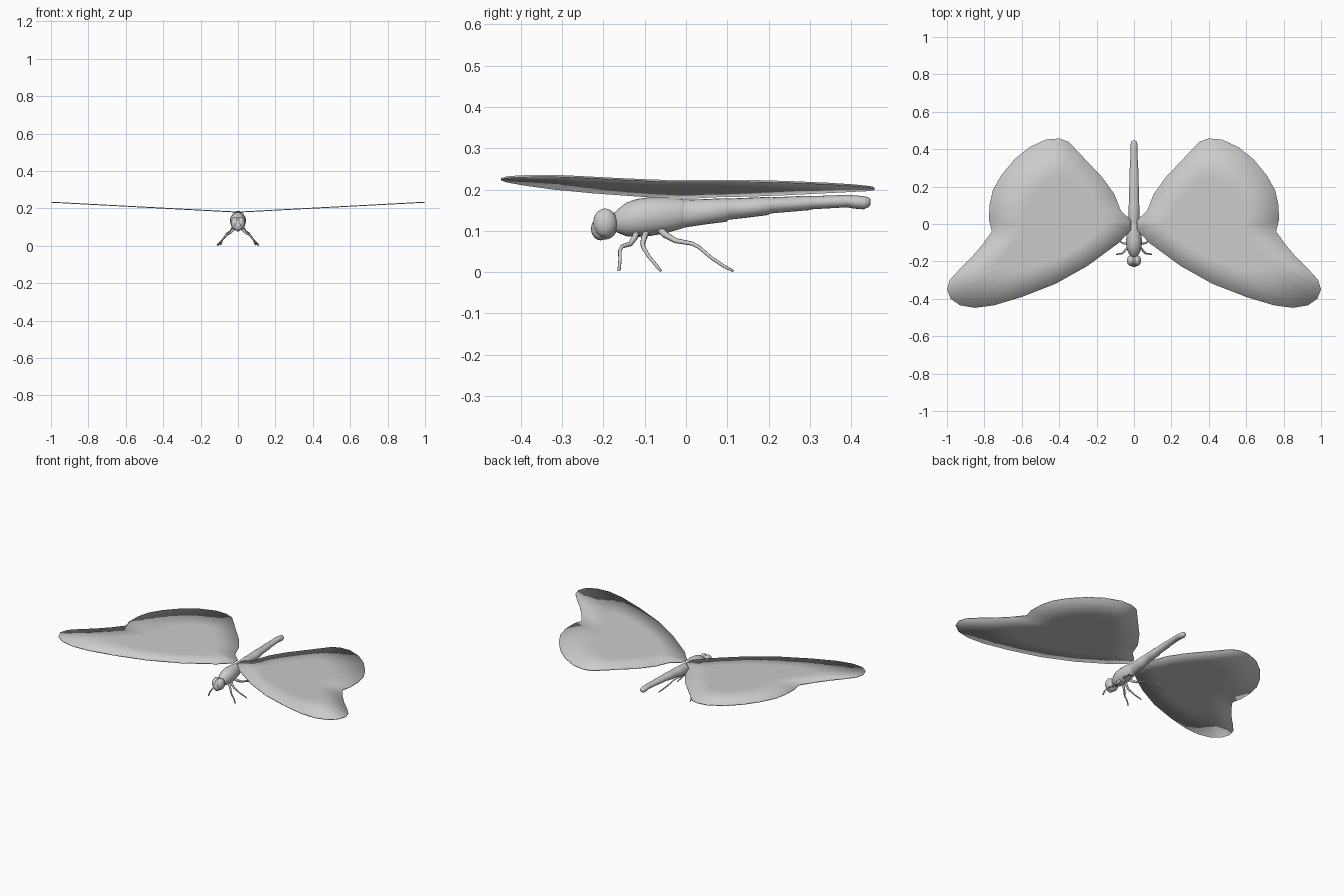
import bpy, bmesh, math
from mathutils import Vector


def finish(bm, name, smooth=True):
    bmesh.ops.recalc_face_normals(bm, faces=bm.faces)
    for f in bm.faces:
        f.smooth = smooth
    me = bpy.data.meshes.new(name)
    bm.to_mesh(me)
    bm.free()
    ob = bpy.data.objects.new(name, me)
    bpy.context.collection.objects.link(ob)
    return ob


def bridge(bm, rings):
    for a, b in zip(rings, rings[1:]):
        for i in range(len(a)):
            j = (i + 1) % len(a)
            bm.faces.new((a[i], a[j], b[j], b[i]))
    bm.faces.new(rings[0])
    bm.faces.new(rings[-1])


def loft(name, sections, n=20):
    """Elliptic rings along y: (y, z_bottom, z_top, half_width)."""
    bm = bmesh.new()
    rings = []
    for y, z0, z1, w in sections:
        rings.append([bm.verts.new((w * math.cos(2 * math.pi * k / n), y,
                                    (z0 + z1) / 2 + (z1 - z0) / 2 * math.sin(2 * math.pi * k / n)))
                      for k in range(n)])
    bridge(bm, rings)
    return finish(bm, name)


def tube(name, pts, n=8):
    """Round tube through (x, y, z, radius) points."""
    bm = bmesh.new()
    rings = []
    P = [Vector(p[:3]) for p in pts]
    for i, p in enumerate(P):
        d = (P[min(i + 1, len(P) - 1)] - P[max(i - 1, 0)]).normalized()
        u = d.cross(Vector((0.3, 1, 0.1))).normalized()
        v = d.cross(u)
        rings.append([bm.verts.new(p + pts[i][3] * (u * math.cos(2 * math.pi * k / n) +
                                                    v * math.sin(2 * math.pi * k / n)))
                      for k in range(n)])
    bridge(bm, rings)
    return finish(bm, name)


def ellipsoid(name, loc, size):
    bm = bmesh.new()
    bmesh.ops.create_uvsphere(bm, u_segments=20, v_segments=12, radius=1)
    for v in bm.verts:
        v.co = Vector([l + s * c for l, s, c in zip(loc, size, v.co)])
    return finish(bm, name)


# Thin wings: outline in plan, rising gently outwards
OUTLINE = [(.015, -.03), (.08, -.10), (.25, -.225), (.42, -.32), (.60, -.39), (.75, -.435),
           (.85, -.448), (.93, -.435), (.98, -.40), (1.0, -.35), (.985, -.30), (.94, -.25),
           (.87, -.18), (.81, -.11), (.76, -.04), (.775, .02), (.773, .10), (.755, .18),
           (.71, .26), (.64, .345), (.56, .41), (.47, .452), (.40, .457), (.35, .44),
           (.26, .345), (.17, .25), (.105, .16), (.07, .07), (.015, .02)]


def wing(name, s):
    bm = bmesh.new()
    cx, cy, t = .35, 0, .55
    inner = [(cx + (x - cx) * t, cy + (y - cy) * t) for x, y in OUTLINE]

    def ring(pts, dz):
        return [bm.verts.new((s * x, y, .18 + .053 * x + dz)) for x, y in pts]

    h = .0025
    bridge(bm, [ring(inner, h), ring(OUTLINE, h), ring(OUTLINE, -h), ring(inner, -h)])
    return finish(bm, name)


wing("right_wing", 1)
wing("left_wing", -1)

# Thorax
loft("thorax", [(-.178, .105, .140, .014), (-.165, .095, .152, .024), (-.145, .087, .168, .034),
                (-.12, .085, .177, .041), (-.09, .087, .181, .043), (-.05, .094, .181, .038),
                (-.015, .104, .178, .030), (.01, .112, .173, .022)])

# Abdomen with slight steps between segments
loft("abdomen", [(-.06, .100, .172, .024), (-.01, .107, .175, .027), (.05, .116, .177, .030),
                 (.098, .122, .179, .030), (.104, .127, .178, .027), (.15, .132, .180, .028),
                 (.198, .138, .182, .027), (.204, .142, .181, .024), (.298, .150, .185, .023),
                 (.304, .152, .184, .021), (.39, .157, .187, .019), (.405, .154, .186, .019),
                 (.43, .152, .184, .018), (.442, .157, .181, .013), (.447, .163, .176, .006)])

# Head, face and eyes
ellipsoid("head", (0, -.195, .115), (.030, .030, .036))
ellipsoid("face", (0, -.207, .105), (.024, .023, .028))
for side, s in (("right", 1), ("left", -1)):
    ellipsoid(side + "_eye", (s * .015, -.196, .119), (.023, .029, .035))

    # Legs: hip, knee, shin, foot
    legs = {
        "front": [(.015, -.118, .10, .008), (.030, -.125, .082, .007), (.042, -.135, .068, .006),
                  (.060, -.155, .062, .005), (.068, -.160, .052, .0045), (.085, -.160, .028, .004),
                  (.092, -.162, .006, .004), (.096, -.165, .004, .002)],
        "middle": [(.018, -.095, .10, .008), (.032, -.102, .082, .007), (.046, -.105, .068, .006),
                   (.062, -.102, .057, .005), (.080, -.088, .035, .004), (.097, -.070, .014, .004),
                   (.105, -.061, .003, .003)],
        "rear": [(.015, -.065, .105, .009), (.030, -.05, .090, .008), (.042, -.025, .076, .006),
                 (.055, .015, .069, .005), (.064, .032, .060, .0045), (.082, .062, .034, .004),
                 (.100, .092, .014, .004), (.112, .114, .003, .003)],
    }
    for kind, pts in legs.items():
        tube(f"{side}_{kind}_leg", [(s * x, y, z, r) for x, y, z, r in pts])
